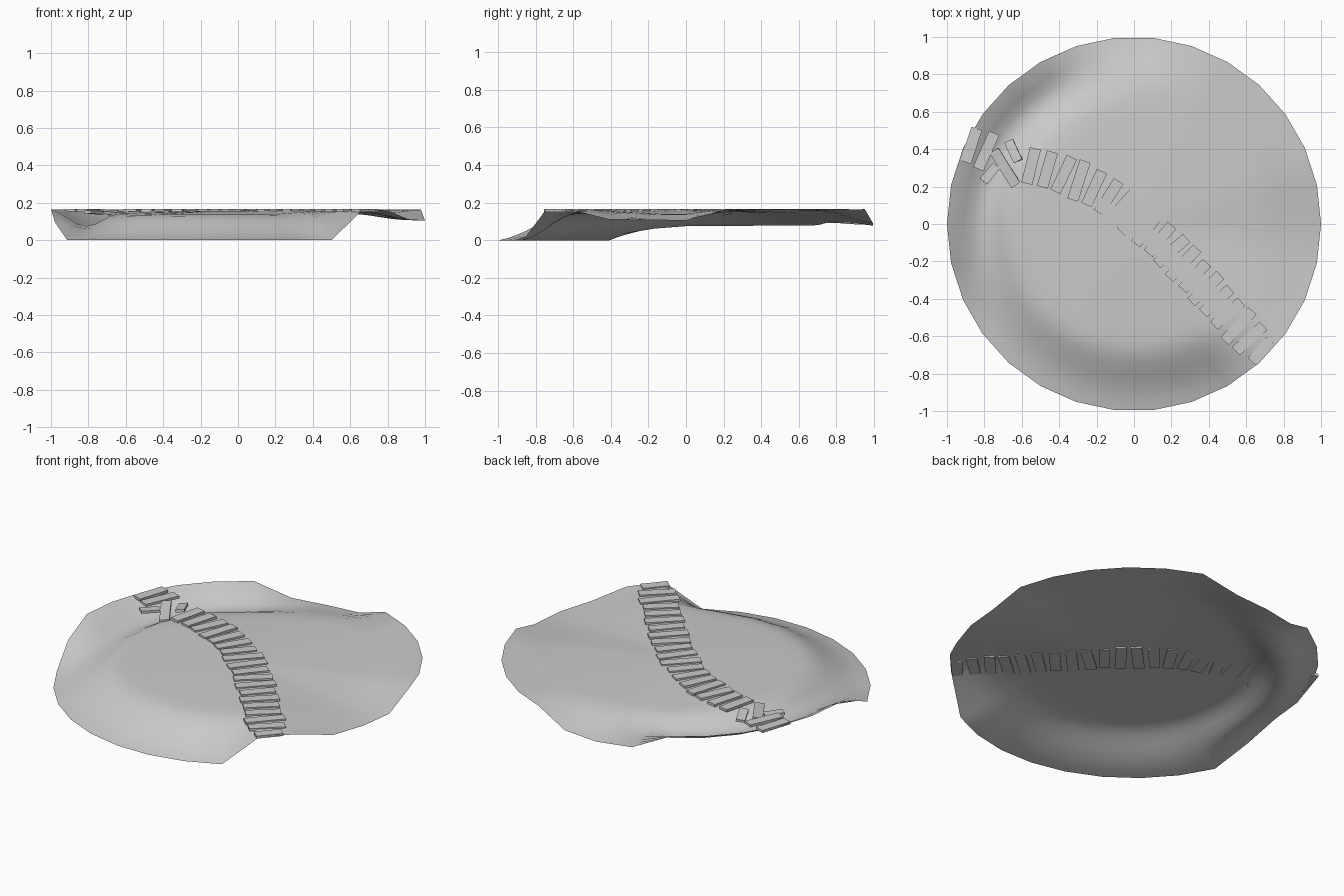
import bpy, bmesh, math, random
from mathutils import Matrix, Vector

if "Cube" in bpy.data.objects:
    bpy.data.objects.remove(bpy.data.objects["Cube"])

random.seed(4)
SEG = 30
R1, R2 = .63, .81   # radii of the shelf edge and of the gully floor

# height keys (degrees, z) around the terrain at three radii
RIM = [(0, .105), (12, .163), (72, .165), (84, .09), (96, .078), (108, .083),
       (120, .165), (180, .165), (192, .095), (204, 0), (300, 0), (312, .165),
       (324, .155), (336, .11), (348, .108), (360, .105)]
GULLY = [(0, .115), (12, .145), (24, .162), (72, .162), (84, .14), (96, .122),
         (108, .1), (120, .08), (180, .075), (192, .062), (204, .055), (216, .065),
         (288, .075), (300, .09), (312, .16), (324, .158), (348, .12), (360, .115)]
SHELF = [(0, .14), (12, .157), (60, .162), (84, .157), (108, .145), (132, .142),
         (144, .154), (156, .154), (168, .148), (204, .135), (288, .138),
         (300, .148), (312, .16), (324, .158), (348, .14), (360, .14)]


def key(keys, a):
    for (a0, z0), (a1, z1) in zip(keys, keys[1:]):
        if a0 <= a <= a1:
            return z0 + (z1 - z0) * (a - a0) / (a1 - a0)


def hermite(z0, z1, m0, m1, w, t):
    return ((2*t**3 - 3*t*t + 1) * z0 + (t**3 - 2*t*t + t) * m0 * w
            + (3*t*t - 2*t**3) * z1 + (t**3 - t*t) * m1 * w)


def height(a, r):
    s, g, e = key(SHELF, a), key(GULLY, a), key(RIM, a)
    ms, me = (s - .16) / R1, (e - g) / (1 - R2) * .5
    # steep bank where the ground keeps falling, level floor in the gully
    mg = (e - s) / (1 - R1) * 1.5 if e < g else 0
    if r < R1:
        return hermite(.16, s, 0, ms, R1, r / R1)
    if r < R2:
        return hermite(s, g, ms, mg, R2 - R1, (r - R1) / (R2 - R1))
    return hermite(g, e, mg, me, 1 - R2, (r - R2) / (1 - R2))


def finish(name, bm):
    me = bpy.data.meshes.new(name)
    bm.to_mesh(me)
    bm.free()
    ob = bpy.data.objects.new(name, me)
    bpy.context.collection.objects.link(ob)
    return ob


# terrain: one thin round sheet
bm = bmesh.new()
centre = bm.verts.new((0, 0, .16))
rings = []
for r in (.2, .4, .55, .63, .68, .72, .76, .81, .86, .91, .95, 1):
    ring = []
    for i in range(SEG):
        d = i * 360 / SEG
        a = math.radians(d)
        ring.append(bm.verts.new((r * math.cos(a), r * math.sin(a), height(d, r))))
    rings.append(ring)
for i in range(SEG):
    j = (i + 1) % SEG
    bm.faces.new((centre, rings[0][i], rings[0][j]))
    for p, q in zip(rings, rings[1:]):
        bm.faces.new((p[i], q[i], q[j], p[j]))
for f in bm.faces:
    f.smooth = True
finish("terrain", bm)


# bridge planks
def plank(bm, pos, angle, length=.2, width=.06, pitch=0, roll=0):
    m = (Matrix.Translation(pos) @ Matrix.Rotation(angle, 4, 'Z')
         @ Matrix.Rotation(pitch, 4, 'Y') @ Matrix.Rotation(roll, 4, 'X')
         @ Matrix.Diagonal((length, width, .015, 1)))
    bmesh.ops.create_cube(bm, size=1, matrix=m)


def path(t):
    pts = [Vector(p) for p in ((-.55, .31), (-.03, .22), (.24, -.2), (.68, -.68))]
    s = 1 - t
    return (pts[0] * s**3 + pts[1] * 3 * s * s * t
            + pts[2] * 3 * s * t * t + pts[3] * t**3)


bm = bmesh.new()
samples = [path(i / 400) for i in range(401)]
dist = [0]
for p, q in zip(samples, samples[1:]):
    dist.append(dist[-1] + (q - p).length)
COUNT = 19
for n in range(COUNT):
    k = min(range(401), key=lambda i: abs(dist[i] - dist[-1] * n / (COUNT - 1)))
    p = samples[k]
    t = samples[min(k + 1, 400)] - samples[max(k - 1, 0)]
    ang = math.atan2(t.y, t.x) + math.pi / 2 + random.uniform(-.13, .13)
    length = .15 if n == COUNT - 1 else random.uniform(.19, .225)
    plank(bm, (p.x, p.y, .159), ang, length)
finish("bridge_planks", bm)

# planks left on the far bank, and the broken ones over the gully
bm = bmesh.new()
plank(bm, (-.79, .39, .16), math.radians(66), .21)
plank(bm, (-.87, .42, .16), math.radians(72), .19)
finish("far_planks", bm)

bm = bmesh.new()
plank(bm, (-.69, .3, .15), math.radians(-58), .22, .055, .06, .1)
plank(bm, (-.645, .39, .15), math.radians(-65), .12, .05, -.12, .12)
plank(bm, (-.77, .27, .148), math.radians(50), .11, .05, .05)
finish("broken_planks", bm)
